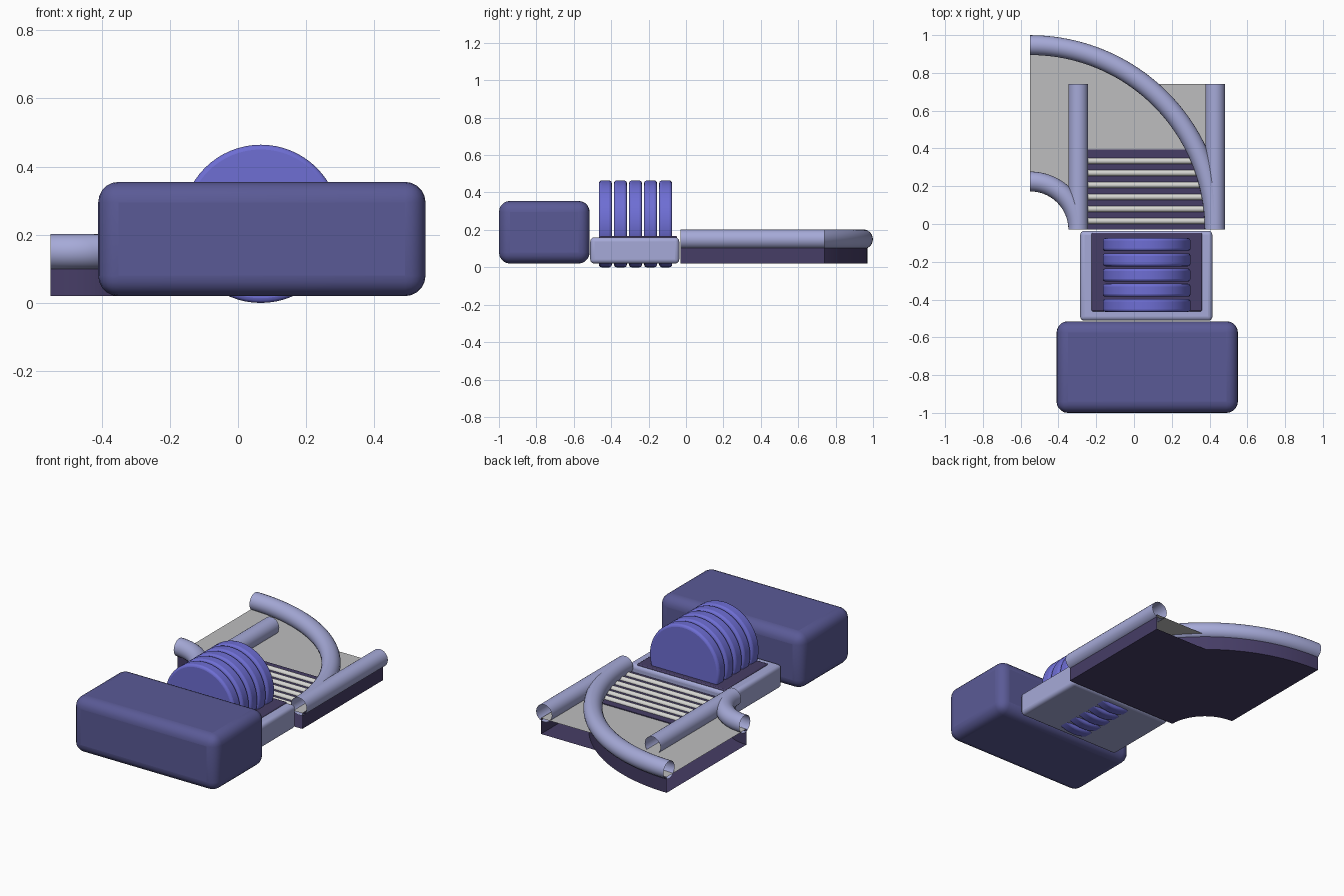
import bpy, bmesh, math
from mathutils import Vector, Matrix

if "Cube" in bpy.data.objects:
    bpy.data.objects.remove(bpy.data.objects["Cube"])


def material(name, r, g, b):
    lin = lambda c: ((c / 255 + 0.055) / 1.055) ** 2.4
    m = bpy.data.materials.new(name)
    m.diffuse_color = (lin(r), lin(g), lin(b), 1)
    m.use_nodes = True
    m.node_tree.nodes["Principled BSDF"].inputs["Base Color"].default_value = m.diffuse_color
    return m


VIOLET = material("muted violet", 90, 90, 150)
BLUE = material("bright blue violet", 110, 110, 212)
LAVENDER = material("pale lavender", 166, 170, 216)
DARK = material("dark purple", 70, 61, 102)
GREY = material("belt grey", 190, 190, 191)
PALE = material("roller grey", 214, 214, 210)


def finish(bm, name, mats, bevel=0, segments=4):
    me = bpy.data.meshes.new(name)
    bm.to_mesh(me)
    bm.free()
    ob = bpy.data.objects.new(name, me)
    bpy.context.collection.objects.link(ob)
    for m in mats:
        me.materials.append(m)
    if bevel:
        mod = ob.modifiers.new("rounded edges", 'BEVEL')
        mod.width, mod.segments = bevel, segments
        mod.limit_method = 'ANGLE'
    bpy.ops.object.select_all(action='DESELECT')
    ob.select_set(True)
    bpy.context.view_layer.objects.active = ob
    bpy.ops.object.shade_smooth_by_angle(angle=math.radians(35))
    return ob


def box(name, lo, hi, mat, bevel=0, segments=4):
    lo, hi = Vector(lo), Vector(hi)
    bm = bmesh.new()
    bmesh.ops.create_cube(bm, size=1)
    bmesh.ops.scale(bm, vec=hi - lo, verts=bm.verts)
    bmesh.ops.translate(bm, vec=(lo + hi) / 2, verts=bm.verts)
    return finish(bm, name, [mat], bevel, segments)


def cylinder(name, centre, radius, depth, axis, sides, mat, bevel=0):
    bm = bmesh.new()
    turn = Matrix.Rotation(math.pi / 2, 4, 'X' if axis == 'Y' else 'Y')
    bmesh.ops.create_cone(bm, cap_ends=True, segments=sides, radius1=radius,
                          radius2=radius, depth=depth,
                          matrix=Matrix.Translation(centre) @ turn)
    return finish(bm, name, [mat], bevel, 3)


def loft(name, section, path, mats, top_edge=None):
    """Open-ended sweep of a closed (side, height) section along a path."""
    bm = bmesh.new()
    rings = [[bm.verts.new(p + side * s + Vector((0, 0, z))) for s, z in section]
             for p, side in path]
    n = len(section)
    for a, b in zip(rings, rings[1:]):
        for k in range(n):
            j = (k + 1) % n
            f = bm.faces.new((a[k], b[k], b[j], a[j]))
            if k == top_edge:
                f.material_index = 1
    return finish(bm, name, mats)


def circle_section(offset, z, radius, n=24):
    return [(offset + radius * math.cos(2 * math.pi * k / n),
             z + radius * math.sin(2 * math.pi * k / n)) for k in range(n)]


def channel_section(a, b):
    return [(a, 0.02), (b, 0.02), (b, 0.115), (a, 0.115)]


# Front block
box("front_block", (-0.41, -1.0, 0.02), (0.55, -0.515, 0.355), VIOLET, 0.06, 5)

# Disc housing and its dark inlay
box("disc_housing", (-0.285, -0.512, 0.02), (0.415, -0.036, 0.16), LAVENDER, 0.022)
box("housing_inlay", (-0.225, -0.462, 0.10), (0.36, -0.048, 0.167), DARK, 0.006, 2)

# Row of five upright discs
for i in range(5):
    cylinder(f"disc_{i + 1}", (0.067, -0.431 + 0.0805 * i, 0.232), 0.232,
             0.069, 'Y', 64, BLUE, 0.014)

# Straight and quarter-turn lanes: side vectors point to the outer edge
Y0 = -0.03
corner = Vector((-0.55, Y0, 0))
straight = [(Vector((0, Y0, 0)), Vector((1, 0, 0))),
            (Vector((0, 0.74, 0)), Vector((1, 0, 0)))]
STEPS = 40
turn = []
for i in range(STEPS + 1):
    t = math.pi / 2 * i / STEPS
    turn.append((corner, Vector((math.cos(t), math.sin(t), 0))))

loft("straight_lane", channel_section(-0.31, 0.45), straight, [DARK, GREY], 2)
loft("curved_lane", channel_section(0.24, 1.0), turn, [DARK, GREY], 2)

# Hollow side rails
R, RZ = 0.0525, 0.15
for label, x in (("left", -0.295), ("right", 0.43)):
    loft(f"{label}_straight_rail", circle_section(x, RZ, R), straight, [LAVENDER])
for label, r in (("inner", 0.255), ("outer", 0.977)):
    loft(f"{label}_curved_rail", circle_section(r, RZ, R), turn, [LAVENDER])

# Roller bed at the lane mouth
box("roller_bed", (-0.27, Y0, 0.112), (0.385, 0.395, 0.12), DARK)
for i in range(6):
    cylinder(f"roller_{i + 1}", (0.06, 0.016 + 0.0635 * i, 0.12), 0.0165,
             0.64, 'X', 16, PALE)
